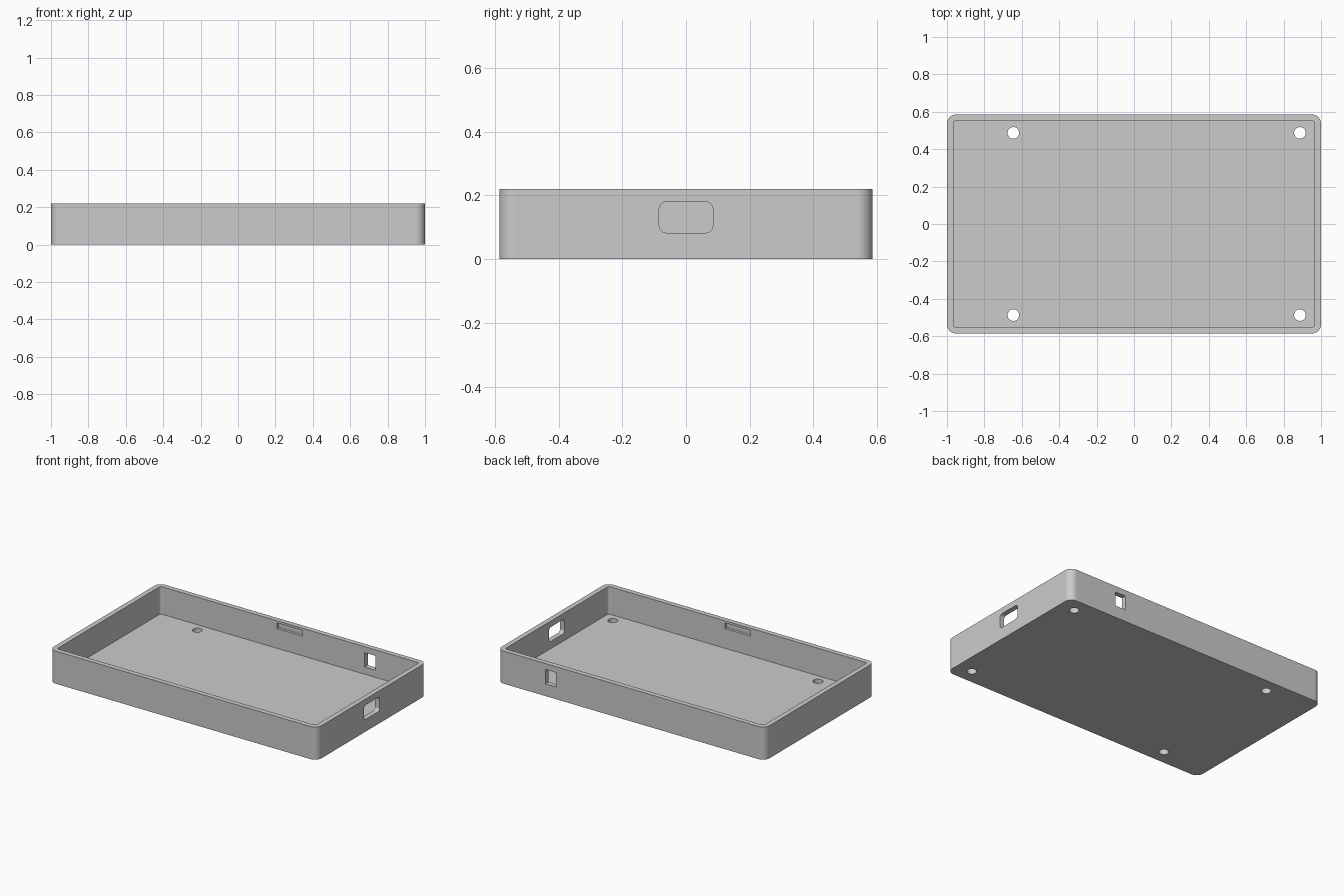
import bpy, bmesh, math
from mathutils import Matrix

cube = bpy.data.objects.get("Cube")
if cube:
    bpy.data.objects.remove(cube, do_unlink=True)

LENGTH, WIDTH, HEIGHT = 2.0, 1.172, 0.22
WALL = 0.034
CORNER = 0.05

grey = bpy.data.materials.new("grey_plastic")
grey.use_nodes = True
colour = (0.6, 0.6, 0.6, 1)
grey.diffuse_color = colour
grey.node_tree.nodes["Principled BSDF"].inputs["Base Color"].default_value = colour


def rounded_prism(name, width, depth, height, radius, matrix, steps=10):
    """Rounded rectangle in local xy, extruded up local z, then placed."""
    bm = bmesh.new()
    verts = []
    for i, (sx, sy) in enumerate([(1, 1), (-1, 1), (-1, -1), (1, -1)]):
        cx, cy = sx * (width / 2 - radius), sy * (depth / 2 - radius)
        for k in range(steps + 1 if radius else 1):
            a = math.pi / 2 * (i + k / steps)
            verts.append(bm.verts.new((cx + radius * math.cos(a), cy + radius * math.sin(a), 0)))
    base = bm.faces.new(verts)
    top = bmesh.ops.extrude_face_region(bm, geom=[base])
    moved = [g for g in top["geom"] if isinstance(g, bmesh.types.BMVert)]
    bmesh.ops.translate(bm, verts=moved, vec=(0, 0, height))
    bmesh.ops.recalc_face_normals(bm, faces=bm.faces)
    bm.transform(matrix)
    mesh = bpy.data.meshes.new(name)
    bm.to_mesh(mesh)
    bm.free()
    mesh.materials.append(grey)
    obj = bpy.data.objects.new(name, mesh)
    bpy.context.collection.objects.link(obj)
    return obj


at = Matrix.Translation
tray = rounded_prism("case_tray", LENGTH, WIDTH, HEIGHT, CORNER, at((0, 0, 0)))

# Open cavity
cutters = [rounded_prism("cavity_cutter", LENGTH - 2 * WALL, WIDTH - 2 * WALL, HEIGHT,
                         CORNER - WALL, at((0, 0, WALL)))]

# Mounting holes through the floor
for x in (-0.645, 0.887):
    for y in (-0.487, 0.487):
        cutters.append(rounded_prism("screw_hole_cutter", 0.062, 0.062, 0.2, 0.031,
                                     at((x, y, -0.1)), 8))

# Rounded connector port in the right-hand end wall
cutters.append(rounded_prism("end_port_cutter", 0.097, 0.168, 0.2, 0.022,
                             at((0.9, 0, 0.131)) @ Matrix.Rotation(math.pi / 2, 4, "Y")))

# Square port in the back wall
cutters.append(rounded_prism("back_port_cutter", 0.08, 0.097, 0.2, 0,
                             at((0.6, 0.7, 0.131)) @ Matrix.Rotation(math.pi / 2, 4, "X")))

# Snap-fit recesses inside both long walls
inner = WIDTH / 2 - WALL
for side in (-1, 1):
    cutters.append(rounded_prism("snap_recess_cutter", 0.19, 0.051, 0.038, 0,
                                 at((0, side * (inner - 0.008), 0.167))))

# Cut everything
bpy.ops.object.select_all(action="DESELECT")
bpy.context.view_layer.objects.active = tray
tray.select_set(True)
for cutter in cutters:
    cutter.hide_render = True
    mod = tray.modifiers.new("cut", "BOOLEAN")
    mod.operation = "DIFFERENCE"
    mod.solver = "EXACT"
    mod.object = cutter
    bpy.ops.object.modifier_apply(modifier=mod.name)
    bpy.data.objects.remove(cutter, do_unlink=True)

# Smooth rounded corners, crisp edges, flat walls
bpy.ops.object.shade_smooth_by_angle(angle=math.radians(30))
weighted = tray.modifiers.new("flat_walls", "WEIGHTED_NORMAL")
weighted.keep_sharp = True
